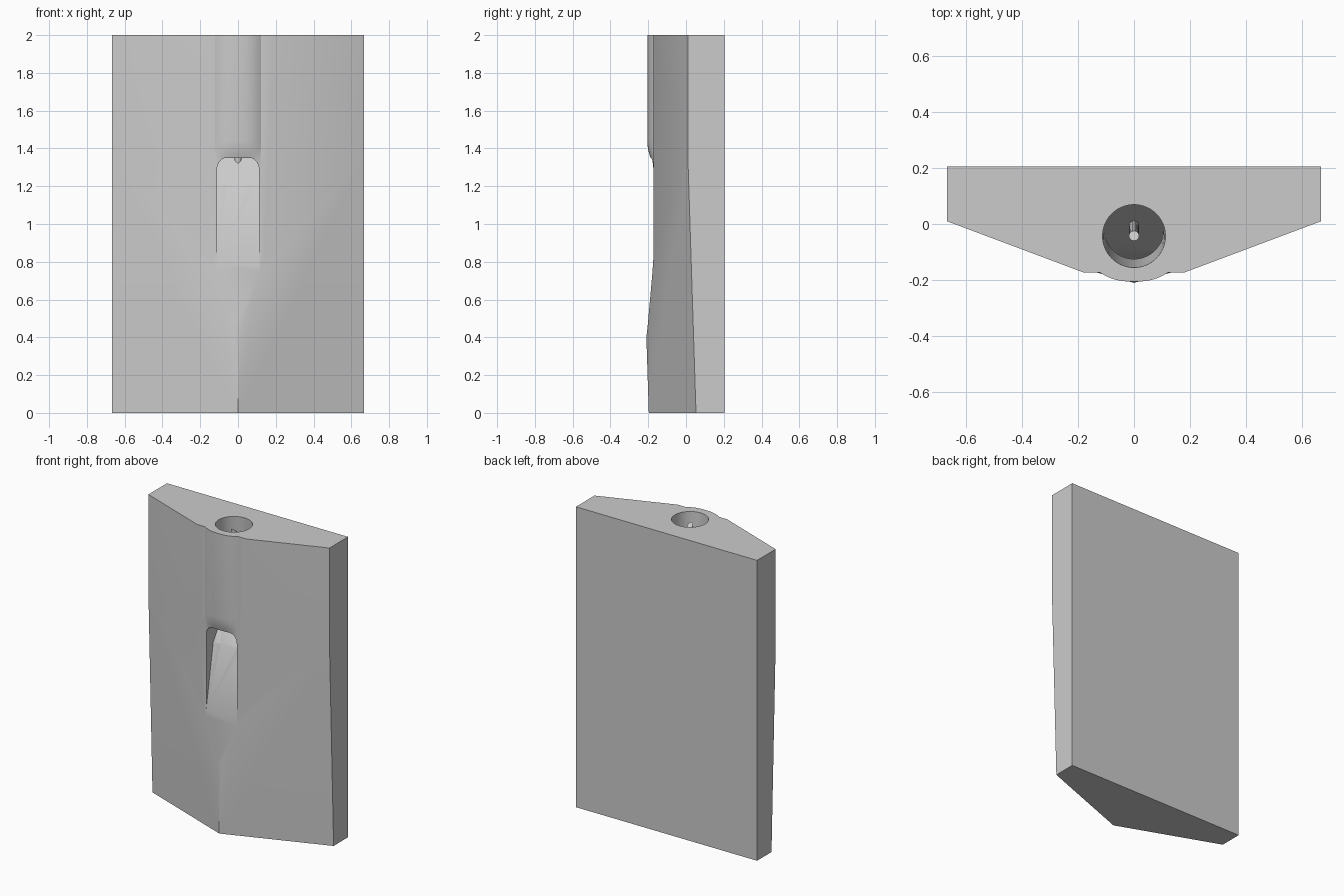
import bpy, bmesh, math

if "Cube" in bpy.data.objects:
    bpy.data.objects.remove(bpy.data.objects["Cube"])

grey = bpy.data.materials.new("plain grey")
grey.use_nodes = True
grey.diffuse_color = (0.6, 0.6, 0.6, 1)
grey.node_tree.nodes["Principled BSDF"].inputs["Base Color"].default_value = (0.6, 0.6, 0.6, 1)


def loft(name, rings):
    """Closed solid through rings with equal point counts."""
    bm = bmesh.new()
    loops = [[bm.verts.new(p) for p in ring] for ring in rings]
    n = len(loops[0])
    for a, b in zip(loops, loops[1:]):
        for i in range(n):
            j = (i + 1) % n
            bm.faces.new((a[i], a[j], b[j], b[i]))
    bm.faces.new(loops[0][::-1])
    bm.faces.new(loops[-1])
    bmesh.ops.recalc_face_normals(bm, faces=bm.faces)
    mesh = bpy.data.meshes.new(name)
    bm.to_mesh(mesh)
    bm.free()
    obj = bpy.data.objects.new(name, mesh)
    mesh.materials.append(grey)
    bpy.context.collection.objects.link(obj)
    return obj


def side_profile(name, points, half):
    """Extrude a (y, z) profile across x."""
    return loft(name, [[(x, y, z) for y, z in points] for x in (-half, half)])


def combine(target, tool, operation):
    mod = target.modifiers.new(operation.lower(), 'BOOLEAN')
    mod.operation = operation
    mod.solver = 'EXACT'
    mod.object = tool
    bpy.context.view_layer.objects.active = target
    bpy.ops.object.modifier_apply(modifier=mod.name)
    bpy.data.objects.remove(tool)


def circle(cy, r, height, n=64):
    """Ring about x = 0; height gives z from y."""
    pts = []
    for i in range(n):
        a = math.tau * i / n
        y = cy + r * math.sin(a)
        pts.append((r * math.cos(a), y, height(y)))
    return pts


def ramp(y):
    return 1.36 + 1.5 * y


BACK, SIDE, FLAT = 0.205, 0.667, -0.172

# Wedge-fronted block, its side edge leaning forward up to mid height
body = loft("block", [
    [(-SIDE, BACK, z), (SIDE, BACK, z), (SIDE, edge, z), (0, edge - 0.25, z), (-SIDE, edge, z)]
    for z, edge in ((0, 0.053), (1.35, 0.01), (2, 0.01))])

# Flat strip shaved off the ridge, with a tapering lower end
combine(body, side_profile("flat_cutter", [
    (-0.212, 0.38), (-0.203, 0.46), (-0.178, 0.74), (FLAT, 0.83), (FLAT, 2.1),
    (-0.5, 2.1), (-0.5, 0.38)], 1), 'DIFFERENCE')

# Rounded swelling along the upper front
def swelling_ring(z, depth):
    front = []
    for i in range(33):
        t = -1 + i / 16
        front.append((0.122 * t, FLAT - depth * (1 - abs(t) ** 2.6), z))
    return [(-0.122, -0.1, z)] + front + [(0.122, -0.1, z)]

combine(body, loft("swelling", [swelling_ring(z, d) for z, d in (
    (1.2, 0.001), (1.3, 0.006), (1.34, 0.013), (1.37, 0.022),
    (1.4, 0.03), (1.44, 0.033), (2, 0.033))]), 'UNION')

# Front pocket: round-topped opening over a two-slope ramp
outline = [(-0.112, 0.75), (0.112, 0.75)]
for sx, start in ((1, 0), (-1, 90)):
    for i in range(9):
        a = math.radians(start + i * 11.25)
        outline.append((sx * 0.062 + 0.05 * math.cos(a), 1.285 + 0.065 * math.sin(a)))
pocket = loft("pocket_cutter", [[(x, y, z) for x, z in outline] for y in (-0.4, 0.05)])
combine(pocket, side_profile("ramp_profile", [
    (-0.18, 0.76), (-0.1, 1.21), (-0.005, ramp(-0.005)), (-0.005, 1.4),
    (-0.5, 1.4), (-0.5, 0.76)], 0.3), 'INTERSECT')
combine(body, pocket, 'DIFFERENCE')

# Leaning round hole from the top down to the ramp
combine(body, loft("hole_cutter", [
    circle(-0.007, 0.11, ramp),
    circle(-0.043, 0.112, lambda y: 2.0),
    circle(-0.045, 0.112, lambda y: 2.05)]), 'DIFFERENCE')

# Thin rod standing on the ramp inside the hole
rod = loft("rod", [
    circle(-0.005, 0.018, lambda y: ramp(y) - 0.03, 24),
    circle(-0.042, 0.018, lambda y: 1.96 - 0.8 * (y + 0.042), 24)])

for obj in (body, rod):
    bpy.ops.object.select_all(action='DESELECT')
    obj.select_set(True)
    bpy.context.view_layer.objects.active = obj
    bpy.ops.object.shade_smooth_by_angle(angle=math.radians(25))
